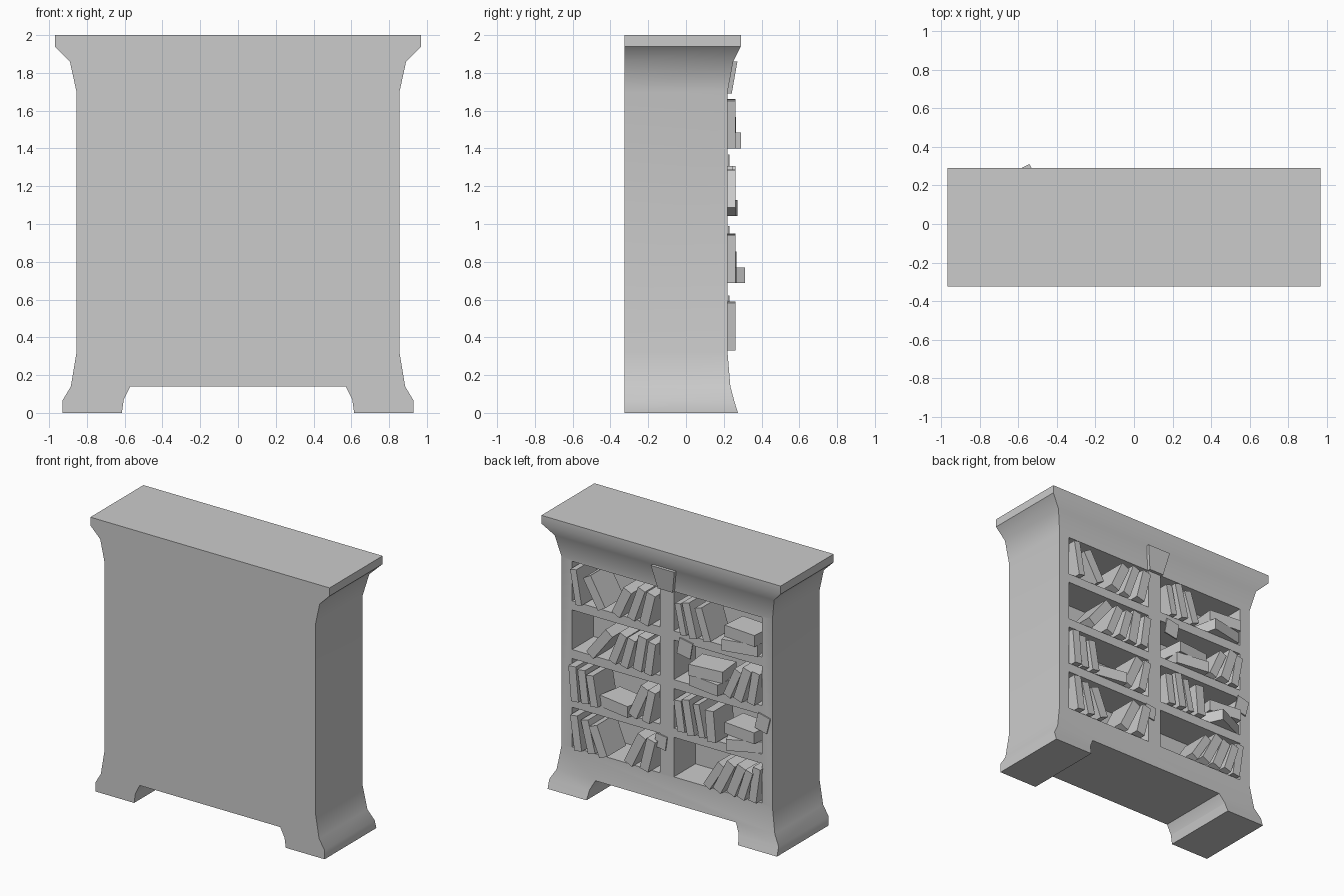
import bpy, bmesh, math
from mathutils import Matrix

cube = bpy.data.objects.get("Cube")
if cube:
    bpy.data.objects.remove(cube, do_unlink=True)

grey = bpy.data.materials.new("plain grey")
grey.use_nodes = True
grey.diffuse_color = (0.6, 0.6, 0.6, 1)
grey.node_tree.nodes["Principled BSDF"].inputs["Base Color"].default_value = (0.6, 0.6, 0.6, 1)


def finish(name, bm):
    bmesh.ops.recalc_face_normals(bm, faces=bm.faces)
    mesh = bpy.data.meshes.new(name)
    bm.to_mesh(mesh)
    bm.free()
    mesh.materials.append(grey)
    ob = bpy.data.objects.new(name, mesh)
    bpy.context.collection.objects.link(ob)
    return ob


def loft(bm, rings):
    """Skin a list of coordinate rings and cap both ends."""
    loops = [[bm.verts.new(p) for p in ring] for ring in rings]
    n = len(loops[0])
    for a, b in zip(loops, loops[1:]):
        for i in range(n):
            j = (i + 1) % n
            bm.faces.new((a[i], a[j], b[j], b[i]))
    bm.faces.new(loops[0][::-1])
    bm.faces.new(loops[-1])


def box(bm, center, size, lean=0, turn=0):
    m = (Matrix.Translation(center) @ Matrix.Rotation(math.radians(turn), 4, 'Z')
         @ Matrix.Rotation(math.radians(lean), 4, 'Y') @ Matrix.Diagonal((*size, 1)))
    bmesh.ops.create_cube(bm, size=1, matrix=m)


BACK, FRONT, INNER = -0.325, 0.22, -0.03
FLOORS = [1.40, 1.043, 0.687, 0.33]
OPEN_H = 0.29

# Case: flared foot and crown, flat back (height, half width, front depth)
levels = [(0, .93, .275), (.065, .93, .255), (.14, .885, .235), (.32, .855, FRONT),
          (1.7, .855, FRONT), (1.86, .89, .25), (1.94, .97, .29), (2, .97, .29)]
bm = bmesh.new()
loft(bm, [[(-x, BACK, z), (x, BACK, z), (x, y, z), (-x, y, z)] for z, x, y in levels])
case = finish("bookcase_body", bm)

# Cutter: eight compartments and the gap between the feet
bm = bmesh.new()
for z in FLOORS:
    for side in (-1, 1):
        box(bm, (side * .4125, (INNER + .5) / 2, z + OPEN_H / 2), (.715, .5 - INNER, OPEN_H))
gap = [(-.615, -.1), (.615, -.1), (.615, 0), (.605, .07), (.57, .14),
       (-.57, .14), (-.605, .07), (-.615, 0)]
loft(bm, [[(x, y, z) for x, z in gap] for y in (-.6, .6)])
cutter = finish("opening_cutter", bm)
cutter.hide_render = True

mod = case.modifiers.new("openings", 'BOOLEAN')
mod.operation, mod.solver, mod.object = 'DIFFERENCE', 'EXACT', cutter
bpy.context.view_layer.objects.active = case
case.select_set(True)
bpy.ops.object.modifier_apply(modifier=mod.name)
bpy.data.objects.remove(cutter, do_unlink=True)
bpy.ops.object.shade_smooth_by_angle(angle=math.radians(40))

# Standing books per shelf, top to bottom: (centre x, lean, thickness)
standing = [
    [(.71, 10, .05), (.57, 30, .07), (.34, -25, .07), (.23, -20, .06), (.13, -14, .07),
     (-.13, 12, .05), (-.21, 14, .06), (-.31, 18, .06)],
    [(.52, -38, .07), (.38, -22, .06), (.29, -16, .06), (.2, -10, .07), (.11, -8, .06),
     (-.55, -24, .06), (-.64, -18, .07), (-.72, -10, .06)],
    [(.73, 5, .06), (.66, 7, .06), (.58, 10, .06), (.21, -24, .07), (.12, -12, .06),
     (-.12, 8, .06), (-.2, 10, .06), (-.28, 12, .05), (-.38, 5, .07)],
    [(.71, 8, .06), (.62, 14, .06), (.53, 22, .07), (.24, -26, .07), (.13, -14, .07),
     (-.4, -32, .06), (-.49, -27, .07), (-.58, -22, .07), (-.66, -18, .06), (-.73, -8, .06)],
]
for row, (floor, shelf) in enumerate(zip(FLOORS, standing), 1):
    bm = bmesh.new()
    for i, (x, lean, t) in enumerate(shelf):
        h = .255 - .015 * (i % 3)
        front = .262 - .012 * (i % 2)
        a = math.radians(abs(lean))
        z = floor + (h * math.cos(a) + t * math.sin(a)) / 2
        box(bm, (x, front - .11, z), (t, .22, h), lean)
    finish(f"standing_books_row_{row}", bm)

# Lying books: (row, centre x, layer, turn, front depth of the centre)
lying = [(0, -.6, 0, 12, .17), (0, -.62, 1, -5, .16), (1, -.33, 0, -8, .16), (1, -.32, 1, 6, .15),
         (2, -.62, 0, 25, .17), (2, -.62, 1, -6, .16), (2, .4, 0, -10, .15)]
bm = bmesh.new()
for row, x, layer, turn, y in lying:
    box(bm, (x, y, FLOORS[row] + .042 + .083 * layer), (.26, .19, .083), 0, turn)
finish("stacked_books", bm)

# Keystone above the centre post, leaning out with the crown
bm = bmesh.new()
loft(bm, [[(-w, y0, z), (w, y0, z), (w, y1, z), (-w, y1, z)]
          for z, w, y0, y1 in ((1.69, .06, .2, .242), (1.86, .095, .235, .272))])
finish("keystone", bm)

# Small loose plates on the shelf edges
bm = bmesh.new()
for x, z, w, h, lean in ((-.15, 1.3, .11, .12, -10), (-.78, .92, .1, .12, -14), (.045, .565, .09, .1, -8)):
    box(bm, (x, FRONT + .006, z), (w, .009, h), lean)
finish("edge_plates", bm)
